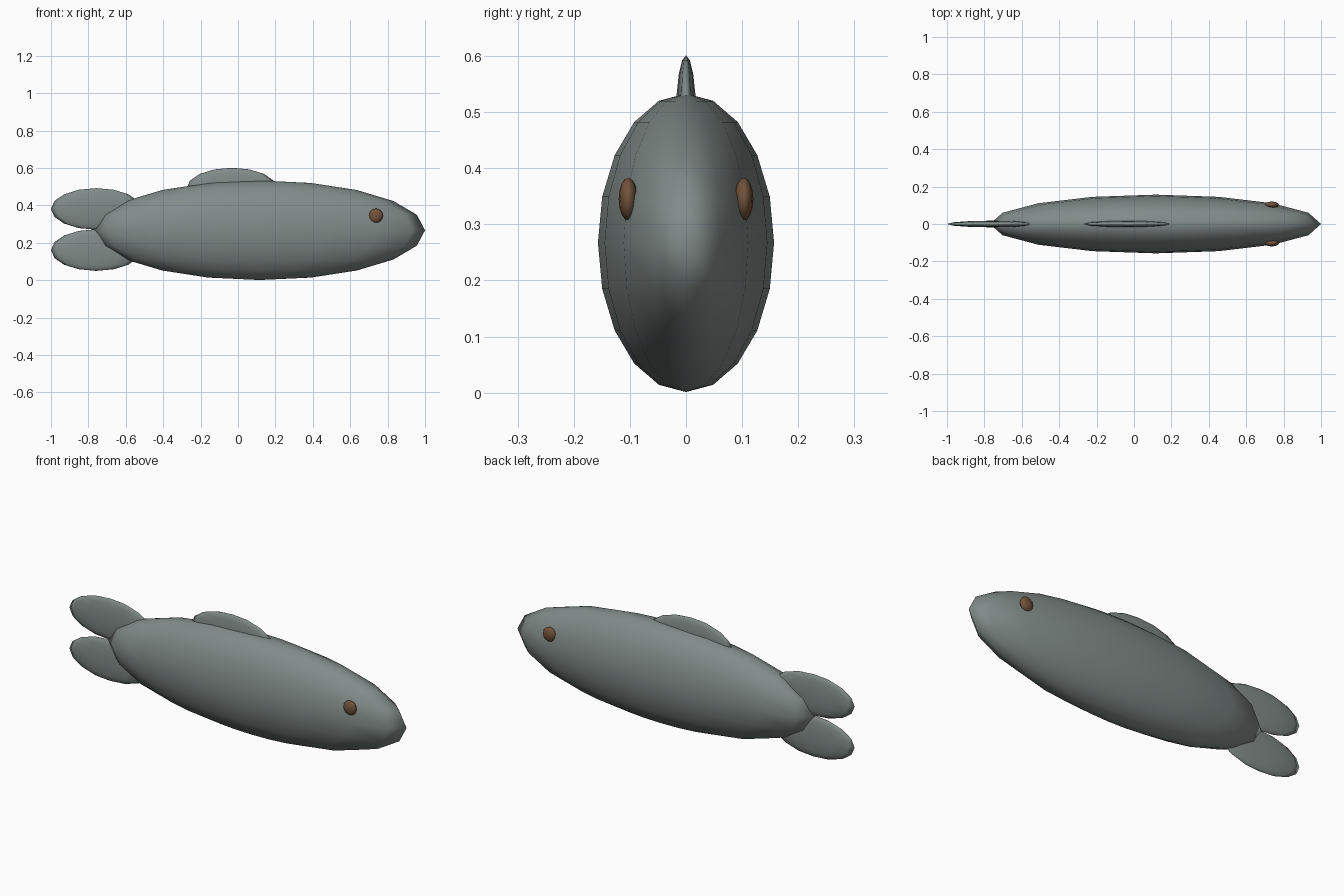
import bpy

cube = bpy.data.objects.get("Cube")
if cube:
    bpy.data.objects.remove(cube, do_unlink=True)


def make_material(name, color):
    mat = bpy.data.materials.new(name)
    mat.use_nodes = True
    mat.diffuse_color = (*color, 1)
    mat.node_tree.nodes["Principled BSDF"].inputs["Base Color"].default_value = (*color, 1)
    return mat


def ellipsoid(name, center, radii, segments, rings, mat):
    bpy.ops.mesh.primitive_uv_sphere_add(segments=segments, ring_count=rings, radius=1, location=center)
    obj = bpy.context.object
    obj.name = name
    obj.scale = radii
    bpy.ops.object.transform_apply(location=False, rotation=False, scale=True)
    bpy.ops.object.shade_smooth()
    obj.data.materials.append(mat)
    return obj


skin = make_material("grey green skin", (0.22, 0.26, 0.25))
eye_brown = make_material("eye brown", (0.17, 0.085, 0.043))

# Body: long, narrow ellipsoid with the head at +x
mid_z = 0.267
ellipsoid("body", (0.115, 0, mid_z), (0.885, 0.157, 0.266), 16, 10, skin)

# Fins: flattened ellipsoids of the same size
fin_radii = (0.242, 0.018, 0.111)
ellipsoid("dorsal_fin", (-0.033, 0, 0.49), fin_radii, 12, 8, skin)
for name, side in (("upper", 1), ("lower", -1)):
    ellipsoid(name + "_tail_fin", (-0.758, 0, mid_z + 0.004 + side * 0.11), fin_radii, 12, 8, skin)

# Eyes: one on each side of the head
for name, side in (("front", -1), ("back", 1)):
    ellipsoid(name + "_eye", (0.737, side * 0.103, 0.345), (0.038, 0.017, 0.038), 12, 8, eye_brown)
